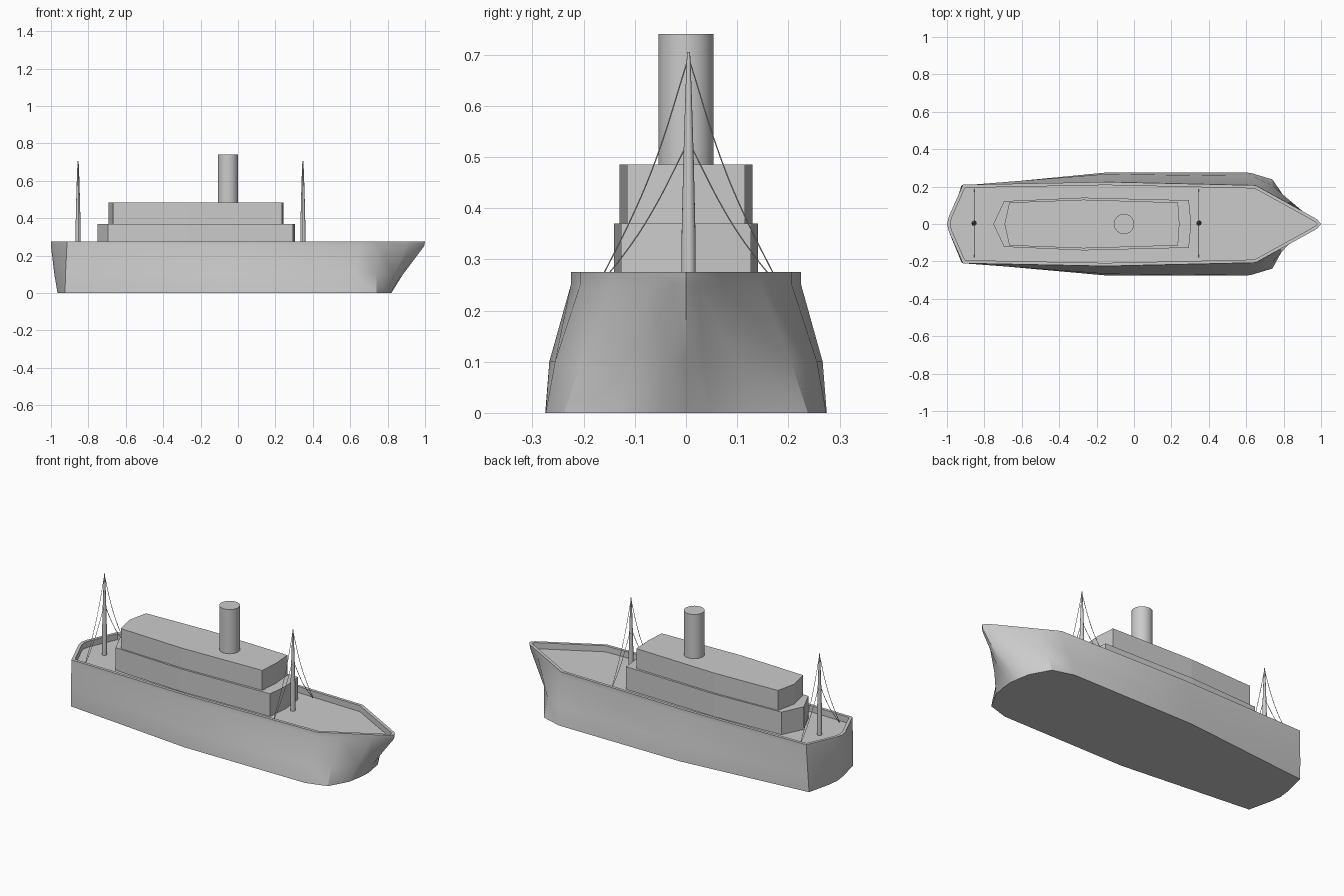
import bpy, bmesh, math
from mathutils import Vector

if "Cube" in bpy.data.objects:
    bpy.data.objects.remove(bpy.data.objects["Cube"])


def finish(name, bm, angle=None):
    bmesh.ops.recalc_face_normals(bm, faces=bm.faces[:])
    me = bpy.data.meshes.new(name)
    bm.to_mesh(me)
    bm.free()
    ob = bpy.data.objects.new(name, me)
    bpy.context.collection.objects.link(ob)
    if angle:
        bpy.ops.object.select_all(action='DESELECT')
        ob.select_set(True)
        bpy.context.view_layer.objects.active = ob
        bpy.ops.object.shade_smooth_by_angle(angle=math.radians(angle))
    return ob


def mirrored(half):
    """Close a half outline that runs from y=0 to y=0 by mirroring it in y."""
    return half + [(x, -y) for x, y in half[-2:0:-1]]


def loft(rings):
    """Skin rings of equal point count; return bmesh and its top face."""
    bm = bmesh.new()
    rows = [[bm.verts.new(p) for p in r] for r in rings]
    for a, b in zip(rows, rows[1:]):
        for i in range(len(a)):
            j = (i + 1) % len(a)
            bm.faces.new((a[i], a[j], b[j], b[i]))
    bm.faces.new(rows[0][::-1])
    top = bm.faces.new(rows[-1])
    return bm, top


# hull: half waterlines from keel to bulwark, stern to bow
rim = [(-1, 0), (-.99, .04), (-.915, .21), (-.15, .225), (.65, .207),
       (.76, .146), (.90, .069), (.976, .024), (.995, 0)]
lines = [
    (0, [(-.965, 0), (-.958, .06), (-.925, .2), (-.15, .275), (.62, .274),
         (.74, .238), (.80, .13), (.815, .05), (.82, 0)]),
    (.1, [(-.982, 0), (-.972, .055), (-.922, .206), (-.15, .267), (.63, .256),
          (.74, .205), (.835, .1), (.873, .035), (.882, 0)]),
    (.25, rim),
    (.275, [(x * 1.005 if x > .9 else x, y) for x, y in rim]),
]
bm, top = loft([[(x, y, z) for x, y in mirrored(h)] for z, h in lines])
bm.normal_update()
# bulwark rim, then sunken deck
bmesh.ops.inset_region(bm, faces=[top], thickness=.017, use_even_offset=True)
deck = bmesh.ops.extrude_face_region(bm, geom=[top])
bmesh.ops.delete(bm, geom=[top], context='FACES_ONLY')
bmesh.ops.translate(bm, vec=(0, 0, -.035),
                    verts=[g for g in deck['geom'] if isinstance(g, bmesh.types.BMVert)])
finish("hull", bm, 30)

# two superstructure decks
for name, z0, z1, half in (
        ("lower_deckhouse", .235, .37,
         [(-.752, 0), (-.695, .122), (-.27, .141), (.293, .127), (.306, 0)]),
        ("upper_deckhouse", .37, .485,
         [(-.692, 0), (-.667, .115), (-.27, .13), (.235, .115), (.243, 0)])):
    bm, _ = loft([[(x, y, z) for x, y in mirrored(half)] for z in (z0, z1)])
    finish(name, bm)

# funnel
bm, _ = loft([[(-.053 + .054 * math.cos(t * math.tau / 32),
                .054 * math.sin(t * math.tau / 32), z) for t in range(32)]
              for z in (.48, .74)])
finish("funnel", bm, 40)


def wire(name, pts):
    cu = bpy.data.curves.new(name, 'CURVE')
    cu.dimensions = '3D'
    cu.bevel_depth = .0014
    cu.bevel_resolution = 1
    cu.resolution_u = 6
    sp = cu.splines.new('BEZIER')
    sp.bezier_points.add(len(pts) - 1)
    for b, p in zip(sp.bezier_points, pts):
        b.co = p
        b.handle_left_type = b.handle_right_type = 'AUTO'
    ob = bpy.data.objects.new(name, cu)
    bpy.context.collection.objects.link(ob)


# masts with sagging shrouds on both sides
for label, mx in (("aft", -.855), ("fore", .347)):
    my = .005
    profile = [(.235, .014), (.35, .0135), (.5, .010), (.63, .006), (.705, .003)]
    bm, _ = loft([[(mx + r * math.cos(t * math.tau / 16),
                    my + r * math.sin(t * math.tau / 16), z) for t in range(16)]
                  for z, r in profile])
    finish(label + "_mast", bm, 40)
    for side in (-1, 1):
        wire(label + "_long_shroud",
             [(mx, my + side * y, z) for y, z in
              ((.003, .685), (.062, .5), (.105, .395), (.182, .24))])
        wire(label + "_short_shroud",
             [(mx, my + side * y, z) for y, z in
              ((.003, .525), (.07, .395), (.115, .325), (.182, .24))])
